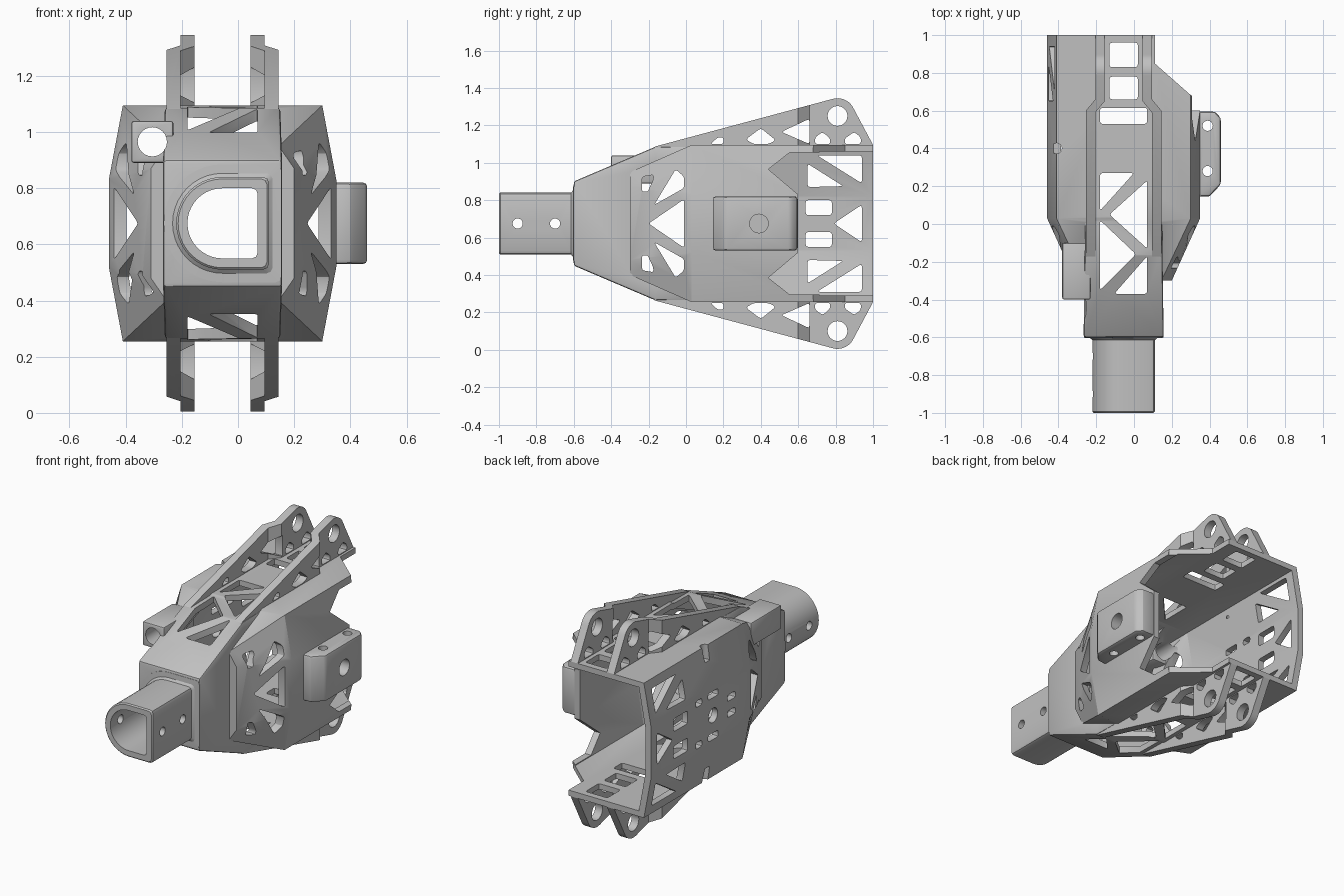
import bpy, bmesh, math
from mathutils import Vector

if "Cube" in bpy.data.objects:
    bpy.data.objects.remove(bpy.data.objects["Cube"])

grey = bpy.data.materials.new("plain grey")
grey.use_nodes = True
COLOR = (0.53, 0.53, 0.53, 1)
grey.diffuse_color = COLOR
grey.node_tree.nodes["Principled BSDF"].inputs["Base Color"].default_value = COLOR
CENTRE = (-0.055, 0, 0.675)      # parts are built around the bore axis


def loft(name, rings):
    """Closed solid through a list of rings of 3D points."""
    bm = bmesh.new()
    rows = [[bm.verts.new(p) for p in ring] for ring in rings]
    n = len(rows[0])
    for a, b in zip(rows, rows[1:]):
        for i in range(n):
            bm.faces.new((a[i], a[(i + 1) % n], b[(i + 1) % n], b[i]))
    bm.faces.new(rows[0])
    bm.faces.new(rows[-1])
    bmesh.ops.recalc_face_normals(bm, faces=bm.faces)
    me = bpy.data.meshes.new(name)
    bm.to_mesh(me)
    bm.free()
    me.materials.append(grey)
    ob = bpy.data.objects.new(name, me)
    bpy.context.collection.objects.link(ob)
    return ob


def prism(axis, pts, lo, hi, name="cutter"):
    place = {"x": lambda p, d: (d, p[0], p[1]),
             "y": lambda p, d: (p[0], d, p[1]),
             "z": lambda p, d: (p[0], p[1], d)}[axis]
    return loft(name, [[place(p, d) for p in pts] for d in (lo, hi)])


def apply(ob, kind, **settings):
    mod = ob.modifiers.new(kind, kind)
    for key, value in settings.items():
        setattr(mod, key, value)
    bpy.context.view_layer.objects.active = ob
    bpy.ops.object.modifier_apply(modifier=mod.name)


def boolean(ob, tools, op="DIFFERENCE"):
    for tool in tools:
        apply(ob, "BOOLEAN", object=tool, operation=op, solver="EXACT")
        bpy.data.objects.remove(tool)


def flip(pts):
    return [(a, -b) for a, b in pts]


def rounded(pts, r=0.014):
    """Soften each corner, never using more than a third of an edge."""
    out = []
    for i, p in enumerate(pts):
        p, a, b = Vector(p), Vector(pts[i - 1]), Vector(pts[(i + 1) % len(pts)])
        k = min(r, (a - p).length / 3, (b - p).length / 3)
        s, e = p + (a - p).normalized() * k, p + (b - p).normalized() * k
        out += [s, (s + e + p * 2) / 4, e]
    return [tuple(v) for v in out]


def rect(a0, a1, b0, b1):
    return [(a0, b0), (a1, b0), (a1, b1), (a0, b1)]


def circle(a, b, r, n=24):
    return [(a + r * math.cos(i * math.tau / n), b + r * math.sin(i * math.tau / n)) for i in range(n)]


def d_shape(r, corner=0.02):
    arc = [(-r * math.sin(t), r * math.cos(t)) for t in (i * math.pi / 20 for i in range(21))]
    return arc + [(r - corner, -r), (r - corner * .3, -r + corner * .3), (r, -r + corner),
                  (r, r - corner), (r - corner * .3, r - corner * .3), (r - corner, r)]


def octagon(y, mid, top, hz, hm):
    return [(x, y, z) for x, z in ((mid, hm), (top, hz), (-top, hz), (-mid, hm),
                                   (-mid, -hm), (-top, -hz), (top, -hz), (mid, -hm))]


def box_ring(y, hw, hz):
    return [(x, y, z) for x, z in rect(-hw, hw, -hz, hz)]


# Housing: narrow core joined with the wide faceted body, then hollowed
shell = loft("housing", [octagon(-.3, .255, .2, .275, .195), octagon(.03, .405, .355, .42, .155),
                         octagon(1, .405, .355, .42, .155)])
core = loft("core", [box_ring(-.6, .212, .225), box_ring(-.165, .206, .41), box_ring(.1, .203, .415)])
apply(core, "BEVEL", width=.012, segments=2)
boolean(shell, [core], "UNION")
boolean(shell, [
    loft("cavity", [octagon(-.265, .225, .175, .25, .18), octagon(.04, .365, .32, .385, .145),
                    octagon(1.1, .365, .32, .385, .145)]),
    loft("core_cavity", [box_ring(-.565, .172, .195), box_ring(-.16, .168, .37), box_ring(.12, .16, .38)]),
    prism("y", d_shape(.125), -.7, -.5)])

# Openings in the top and bottom plates
plan = [[(-.125, .27), (.055, .27), (-.125, .07)], [(.125, .23), (.125, -.13), (-.075, .05)],
        [(-.125, .02), (-.125, -.35), (.065, -.16)], [(.125, -.17), (.125, -.37), (-.05, -.37)],
        rect(-.125, .125, .53, .615), rect(-.075, .075, .66, .78), rect(-.075, .075, .83, .96)]
cuts = [prism("z", rounded(p), -1, 1) for p in plan]
cuts.append(prism("z", [(.358, .68), (.165, .85), (.165, 1.1), (.6, 1.1), (.6, .68)], -1, 1))

# Braced windows in both sloped cheeks
cuts.append(prism("x", rounded([(-.2, 0), (-.01, .13), (-.01, -.13)]), -1, 1))
for p in ([(-.17, .1), (-.055, .29), (-.01, .25), (-.01, .19)],
          [(-.235, .17), (-.235, .25), (-.175, .26), (-.175, .235), (-.205, .17)]):
    cuts += [prism("x", rounded(q), -1, 1) for q in (p, flip(p))]

# Windows in the closed side wall
for p in ([(.7, .365), (.94, .365), (.94, .215)], [(.65, .32), (.65, .195), (.84, .2)],
          rect(.64, .78, .045, .125), rect(.34, .44, .11, .15),
          rect(.17, .25, .03, .07), rect(.5, .56, .11, .15)):
    cuts += [prism("x", rounded(q), -.6, -.26) for q in (p, flip(p))]
cuts.append(prism("x", rounded([(.79, 0), (.94, .1), (.94, -.1)]), -.6, -.26))
cuts.append(prism("x", circle(.39, 0, .045), -.6, -.26))
cuts += [prism("z", circle(-.355, .4, .028), s * .33, s * .5) for s in (1, -1)]

# Notched opening in the other side wall
cuts.append(prism("x", [(1.1, .38), (.555, .38), (.44, .29), (.6, .155), (.6, -.155),
                        (.44, -.29), (.555, -.38), (1.1, -.38)], .167, .6))
boolean(shell, cuts)

# Clamp lug beside the front, with a bore running into the housing
lug = prism("y", rect(-.325, -.175, .215, .365), -.4, -.1, "clamp_lug")
apply(lug, "BEVEL", width=.01, segments=2)
for ob in (lug, shell):
    boolean(ob, [prism("y", circle(-.25, .29, .052), -.5, .1)])

# D-shaped socket with a collar and cross holes
levels = ((-1, .158), (-.993, .165), (-.615, .165), (-.604, .178), (-.602, .21), (-.568, .21))
socket = loft("socket_tube", [[(x, y, z) for x, z in d_shape(r)] for y, r in levels])
boolean(socket, [prism("y", d_shape(.125), -1.1, -.5)] +
        [prism("x", circle(y, 0, .027), -.5, .5) for y in (-.9, -.7)])

# Four bracket rails: side profile trimmed to a jogged plan, then mirrored
eye = (.81, .575)
arc = [(eye[0] + .095 * math.cos(a), eye[1] + .095 * math.sin(a))
       for a in (math.radians(105 - 9 * i) for i in range(10))]
rail = prism("x", [(-.2, .385), (-.165, .412)] + arc + [(1, .42), (1, .39), (-.165, .39)], .09, .21, "bracket_rails")
boolean(rail, [prism("z", [(.15, -.5), (.2, -.5), (.2, .6), (.15, .66), (.15, 1.1),
                           (.1, 1.1), (.1, .65), (.15, .59)], .2, .9)], "INTERSECT")
holes = [rounded(p) for p in ([(.13, .425), (.2, .425), (.2, .46), (.17, .46)],
                              [(.32, .45), (.36, .425), (.44, .425), (.48, .445), (.4, .51)],
                              [(.51, .49), (.66, .425), (.66, .56)],
                              [(.69, .425), (.77, .425), (.77, .455), (.73, .49), (.69, .46)],
                              [(.85, .425), (.935, .425), (.935, .46), (.9, .49), (.85, .455)])]
boolean(rail, [prism("x", p, 0, .4) for p in holes + [circle(*eye, .053)]])
apply(rail, "MIRROR", use_axis=(True, False, True), use_clip=False)

# Side block with one blind hole and two vertical pin holes
block = prism("z", [(.385, .145), (.455, .145), (.515, .21), (.515, .56), (.485, .595), (.385, .595)],
              -.145, .145, "side_block")
apply(block, "BEVEL", width=.015, segments=2)
boolean(block, [prism("x", circle(.39, 0, .05), .44, .6)] +
        [prism("z", circle(.445, y, .027), -.5, .5) for y in (.28, .52)])

# Place the parts and keep hard edges crisp
for ob in (shell, lug, socket, rail, block):
    ob.location = CENTRE
    bpy.ops.object.select_all(action="DESELECT")
    ob.select_set(True)
    bpy.context.view_layer.objects.active = ob
    bpy.ops.object.shade_smooth_by_angle(angle=math.radians(25))
